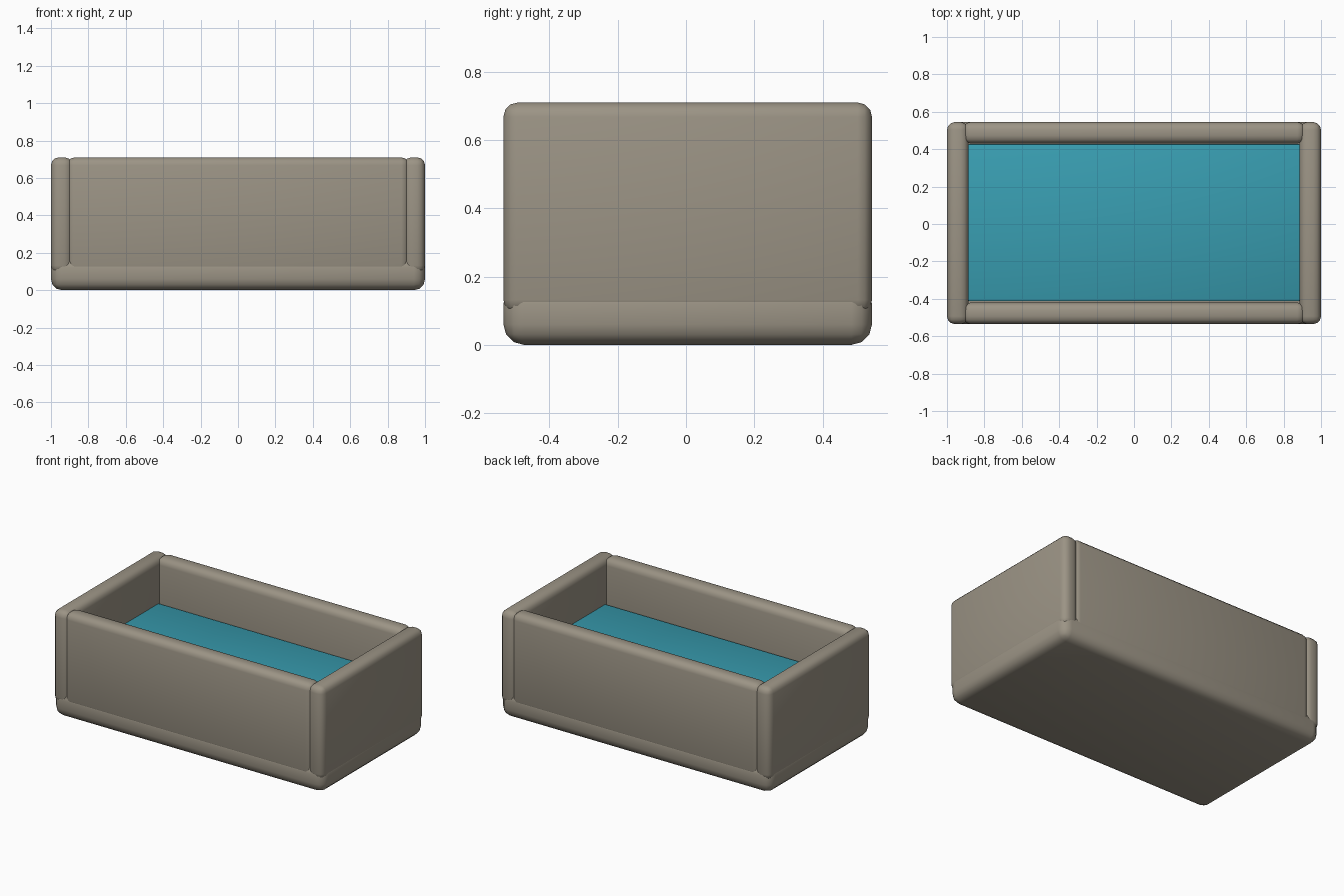
import bpy
import math

if "Cube" in bpy.data.objects:
    bpy.data.objects.remove(bpy.data.objects["Cube"])


def material(name, rgb):
    m = bpy.data.materials.new(name)
    m.diffuse_color = (*rgb, 1)
    m.use_nodes = True
    m.node_tree.nodes["Principled BSDF"].inputs["Base Color"].default_value = m.diffuse_color
    return m


stone = material("stone", (0.33, 0.295, 0.235))
blue = material("water_blue", (0.04, 0.34, 0.44))


def rounded_box(name, x, y, z, bevel, mat, segments=3):
    """Box from (min, max) ranges with rounded edges."""
    ranges = (x, y, z)
    bpy.ops.mesh.primitive_cube_add(size=1, location=[(a + b) / 2 for a, b in ranges])
    ob = bpy.context.object
    ob.name = name
    ob.scale = [b - a for a, b in ranges]
    bpy.ops.object.transform_apply(location=False, rotation=False, scale=True)
    mod = ob.modifiers.new("round_edges", "BEVEL")
    mod.width = bevel
    mod.segments = segments
    bpy.ops.object.modifier_apply(modifier=mod.name)
    bpy.ops.object.shade_smooth_by_angle(angle=math.radians(40))
    ob.data.materials.append(mat)
    return ob


FRONT, BACK, T = -0.535, 0.545, 0.115
WALL_Z = (0.09, 0.71)

# Base slab
rounded_box("base", (-1, 1), (FRONT, BACK), (0, 0.18), 0.06, stone)

# Side walls run the full depth
for side, name in ((-1, "left_wall"), (1, "right_wall")):
    xs = sorted((side, side * (1 - T)))
    rounded_box(name, xs, (FRONT, BACK), WALL_Z, 0.042, stone)

# Front and back walls tuck into the side walls
for y, name in (((FRONT, FRONT + T), "front_wall"), ((BACK - T, BACK), "back_wall")):
    rounded_box(name, (-0.915, 0.915), y, WALL_Z, 0.042, stone)

# Water surface
rounded_box("water", (-0.888, 0.888), (-0.413, 0.427), (0.36, 0.415), 0.008, blue, 2)
